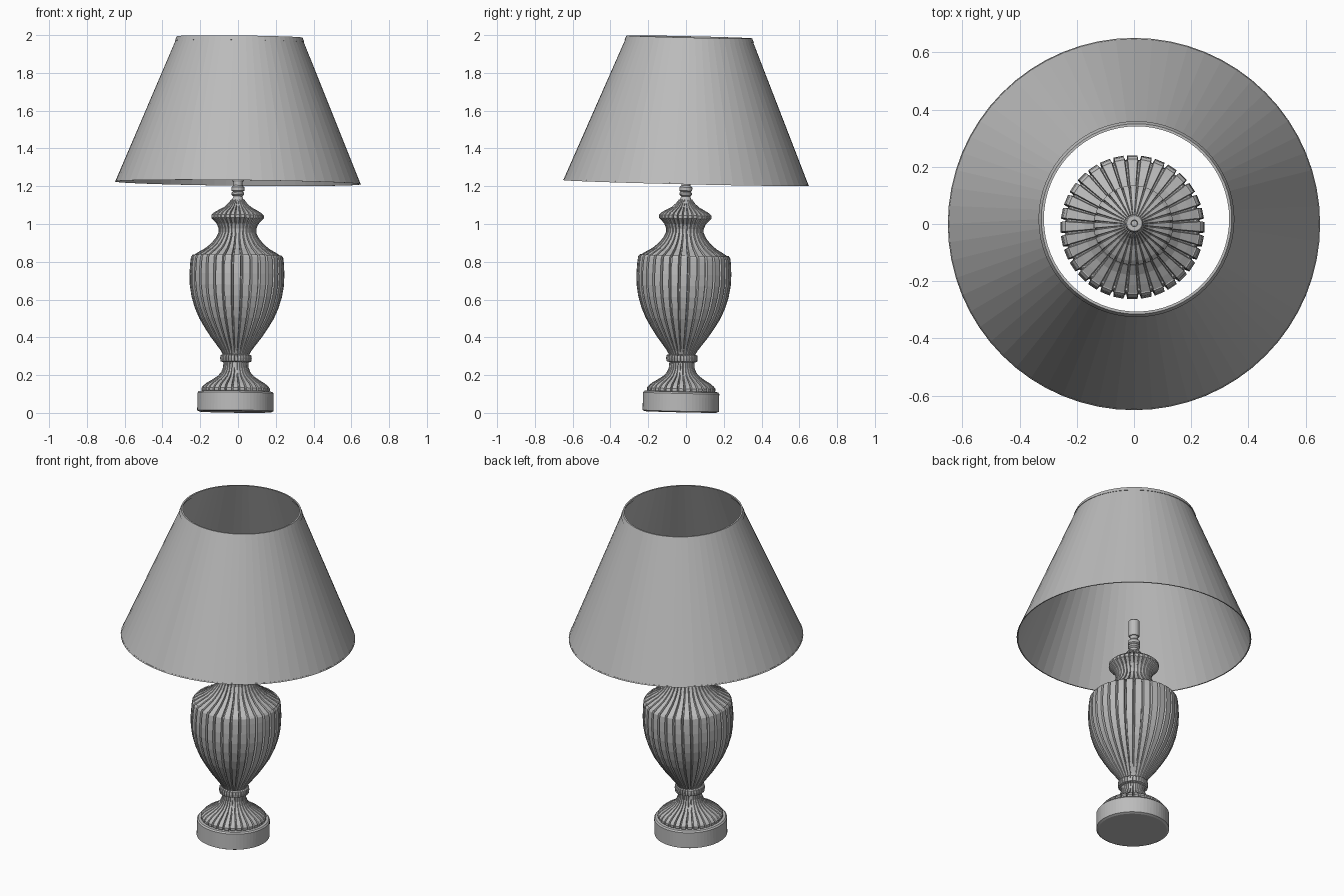
import bpy, bmesh, math
from mathutils import Matrix, Vector

cube = bpy.data.objects.get("Cube")
if cube:
    bpy.data.objects.remove(cube)

grey = bpy.data.materials.new("plain_grey")
grey.use_nodes = True
colour = (0.5, 0.5, 0.5, 1)
grey.diffuse_color = colour
grey.node_tree.nodes["Principled BSDF"].inputs["Base Color"].default_value = colour

# The whole lamp leans slightly
axis = Vector((0.0115, 0.023, 1)).normalized()
LEAN = (Matrix.Translation((-0.014, -0.028, 0.005))
        @ Vector((0, 0, 1)).rotation_difference(axis).to_matrix().to_4x4())


def add_object(name, rings, cap=True, loop=False):
    """Skin a stack of equal rings of points."""
    bm = bmesh.new()
    rows = [[bm.verts.new(p) for p in ring] for ring in rings]
    n = len(rows[0])
    pairs = list(zip(rows, rows[1:])) + ([(rows[-1], rows[0])] if loop else [])
    for low, high in pairs:
        for i in range(n):
            j = (i + 1) % n
            bm.faces.new((low[i], low[j], high[j], high[i]))
    if cap:
        bm.faces.new(rows[0][::-1])
        bm.faces.new(rows[-1])
    bmesh.ops.recalc_face_normals(bm, faces=bm.faces)
    mesh = bpy.data.meshes.new(name)
    bm.to_mesh(mesh)
    bm.free()
    mesh.transform(LEAN)
    mesh.materials.append(grey)
    obj = bpy.data.objects.new(name, mesh)
    bpy.context.collection.objects.link(obj)
    return obj


def polar(r, a, z):
    return (r * math.cos(a), r * math.sin(a), z)


def lathe(name, profile, sides=48, **options):
    turn = math.tau / sides
    return add_object(name, [[polar(r, i * turn, z) for i in range(sides)]
                             for r, z in profile], **options)


def fluted(name, profile, ribs=32):
    """Lathe with raised ribs; grooves are sunk along the profile normal."""
    rings = []
    for k, (r, z) in enumerate(profile):
        r0, z0 = profile[max(k - 1, 0)]
        r1, z1 = profile[min(k + 1, len(profile) - 1)]
        normal = Vector((z1 - z0, r0 - r1)).normalized()
        depth = 0.06 * r + 0.001
        gr, gz = r - normal.x * depth, z - normal.y * depth
        ring = []
        for i in range(ribs):
            for offset, rr, zz in ((-0.44, gr, gz), (-0.36, r, z),
                                   (0.36, r, z), (0.44, gr, gz)):
                ring.append(polar(rr, (i + offset) * math.tau / ribs, zz))
        rings.append(ring)
    return add_object(name, rings)


# Round plinth
lathe("plinth", [(0.19, 0), (0.202, 0.006), (0.202, 0.1), (0.195, 0.108), (0.17, 0.11)], 64)

# Fluted foot, collar and urn
fluted("foot", [(0.178, 0.105), (0.182, 0.115), (0.182, 0.125), (0.172, 0.138), (0.155, 0.152),
                (0.125, 0.17), (0.095, 0.19), (0.078, 0.21), (0.068, 0.235), (0.066, 0.27)])
fluted("collar", [(0.066, 0.262), (0.082, 0.268), (0.084, 0.285), (0.082, 0.3), (0.066, 0.306)])
fluted("urn", [(0.068, 0.3), (0.082, 0.325), (0.108, 0.36), (0.135, 0.395), (0.168, 0.445),
               (0.198, 0.495), (0.222, 0.55), (0.24, 0.61), (0.25, 0.67), (0.252, 0.73),
               (0.249, 0.785), (0.245, 0.818), (0.236, 0.83)])
fluted("shoulder_and_neck", [(0.236, 0.825), (0.205, 0.845), (0.17, 0.865), (0.14, 0.89),
                             (0.115, 0.92), (0.1, 0.95), (0.1, 0.97), (0.11, 0.995),
                             (0.128, 1.015), (0.139, 1.026), (0.139, 1.042), (0.125, 1.055),
                             (0.1, 1.07), (0.072, 1.085), (0.05, 1.105), (0.035, 1.125)])

# Turned stem and bulb socket
lathe("stem", [(0.035, 1.115), (0.028, 1.13), (0.024, 1.142), (0.033, 1.15), (0.033, 1.16),
               (0.027, 1.166), (0.034, 1.172), (0.034, 1.19), (0.023, 1.2), (0.023, 1.225)], 24)
lathe("socket", [(0.028, 1.22), (0.031, 1.225), (0.031, 1.315), (0.027, 1.32),
                 (0.012, 1.32), (0.01, 1.31)], 24)

# Open shade with thin trim bands on both rims
LOW, HIGH = (0.65, 1.213), (0.33, 1.986)


def shade_ring(name, t0, t1, inner, outer):
    def point(t, shift):
        return (LOW[0] + (HIGH[0] - LOW[0]) * t + shift, LOW[1] + (HIGH[1] - LOW[1]) * t)
    lathe(name, [point(t0, outer), point(t1, outer), point(t1, inner), point(t0, inner)],
          64, cap=False, loop=True)


shade_ring("shade", 0, 1, -0.003, 0)
shade_ring("top_trim", 0.97, 1, -0.006, 0.003)
shade_ring("bottom_trim", 0, 0.008, -0.005, 0.001)
